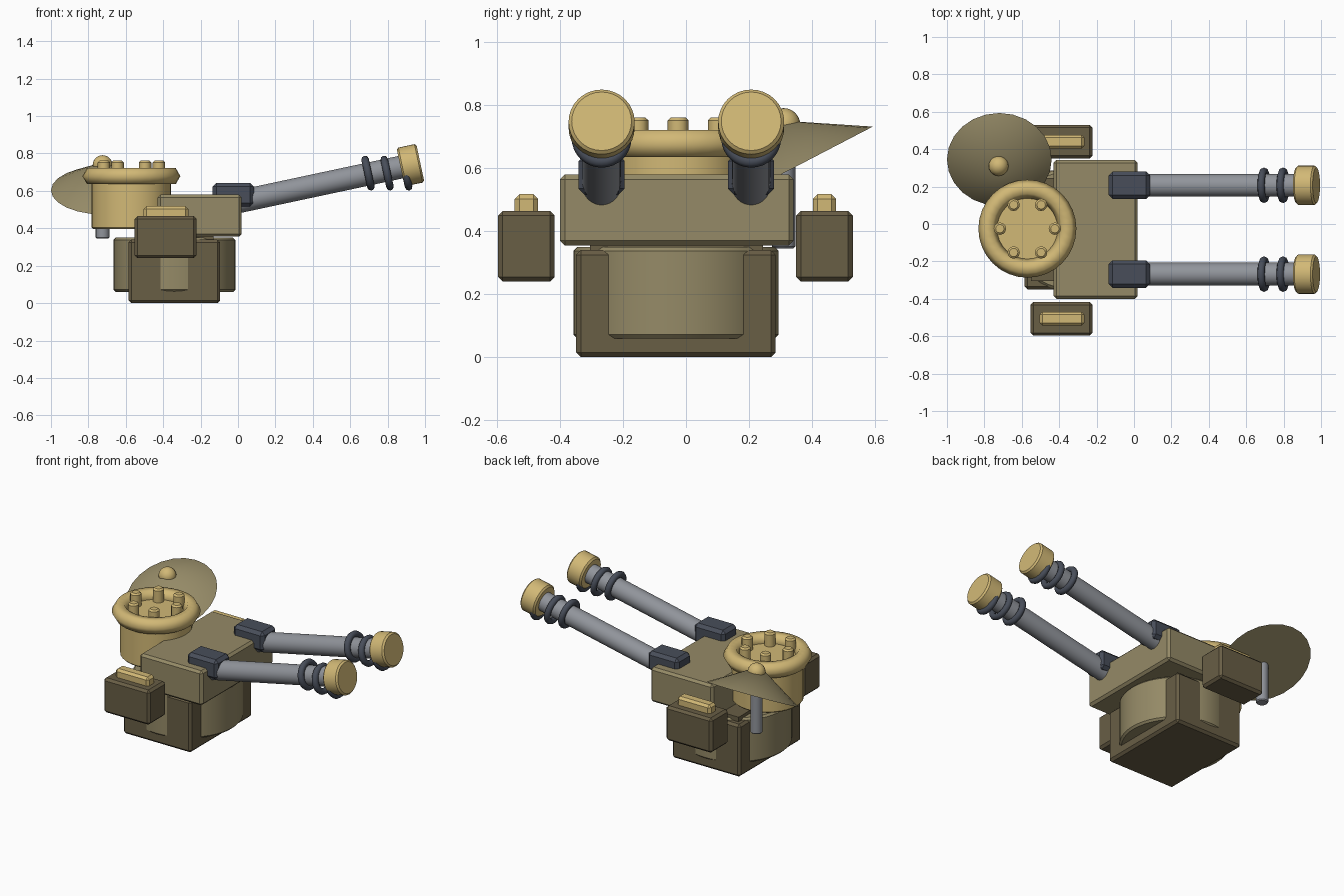
import bpy
import math
from mathutils import Vector

if "Cube" in bpy.data.objects:
    bpy.data.objects.remove(bpy.data.objects["Cube"])


def material(name, r, g, b):
    m = bpy.data.materials.new(name)
    m.use_nodes = True
    m.diffuse_color = (r, g, b, 1)
    m.node_tree.nodes["Principled BSDF"].inputs["Base Color"].default_value = (r, g, b, 1)
    return m


GOLD = material("pale_gold", 0.64, 0.48, 0.18)
OLIVE = material("olive", 0.30, 0.255, 0.135)
DARK = material("dark_olive", 0.14, 0.112, 0.06)
GREY = material("barrel_grey", 0.28, 0.295, 0.325)
STEEL = material("blue_steel", 0.065, 0.076, 0.102)


def finish(name, mat, bevel=0.0, smooth=False):
    ob = bpy.context.object
    ob.name = name
    ob.data.materials.append(mat)
    if bevel:
        mod = ob.modifiers.new("edge_chamfer", "BEVEL")
        mod.width = bevel
        mod.segments = 1
        mod.limit_method = "ANGLE"
        mod.angle_limit = math.radians(40)
    if smooth:
        bpy.ops.object.shade_smooth_by_angle(angle=math.radians(35))
    return ob


def box(name, lo, hi, mat, bevel=0.015):
    lo, hi = Vector(lo), Vector(hi)
    bpy.ops.mesh.primitive_cube_add(size=1, location=(lo + hi) / 2)
    bpy.context.object.scale = hi - lo
    bpy.ops.object.transform_apply(location=False, rotation=False)
    return finish(name, mat, bevel)


def cylinder(name, start, end, radius, mat, bevel=0.0, sides=32):
    start, end = Vector(start), Vector(end)
    axis = end - start
    bpy.ops.mesh.primitive_cylinder_add(
        vertices=sides, radius=radius, depth=axis.length, location=(start + end) / 2,
        rotation=axis.to_track_quat("Z", "Y").to_euler())
    return finish(name, mat, bevel, True)


def ring(name, centre, major, minor, mat, tilt=0.0, minor_sides=8):
    bpy.ops.mesh.primitive_torus_add(
        major_radius=major, minor_radius=minor, major_segments=32,
        minor_segments=minor_sides, location=centre, rotation=(0, tilt, 0))
    ob = finish(name, mat)
    bpy.ops.object.shade_smooth()
    return ob


# Pedestal: block with a round core showing through its sides
MID = -0.032
box("base_block", (-0.585, MID - 0.317, 0), (-0.095, MID + 0.317, 0.34), DARK)
cylinder("base_core", (-0.34, MID, 0.06), (-0.34, MID, 0.35), 0.326, OLIVE, 0.012, 48)
box("neck", (-0.55, -0.305, 0.3), (-0.13, 0.245, 0.37), DARK, 0)

# Gun housing
box("gun_housing", (-0.43, -0.40, 0.355), (0.02, 0.342, 0.58), OLIVE)

# Side boxes with raised lids
for side, y in (("right", -0.507), ("left", 0.44)):
    box(side + "_ammo_box", (-0.553, y - 0.09, 0.24), (-0.222, y + 0.09, 0.465), DARK)
    box(side + "_box_lid", (-0.505, y - 0.037, 0.45), (-0.265, y + 0.037, 0.518), GOLD)

# Rear drum with a thick rim and a circle of bolts
DX, DY = -0.57, -0.025
cylinder("drum", (DX, DY, 0.395), (DX, DY, 0.675), 0.212, GOLD, 0.01)
ring("drum_rim", (DX, DY, 0.679), 0.212, 0.05, GOLD, minor_sides=6)
for i in range(6):
    a = i * math.tau / 6
    x, y = DX + 0.147 * math.cos(a), DY + 0.147 * math.sin(a)
    cylinder("drum_bolt", (x, y, 0.66), (x, y, 0.762), 0.033, GOLD, 0.01, 12)

# Tilted dish on its mast
TILT = math.radians(27.5)
HEIGHT = 0.17
axis = Vector((0, -math.sin(TILT), math.cos(TILT)))
bpy.ops.mesh.primitive_cone_add(
    vertices=24, radius1=0.28, radius2=0, depth=HEIGHT,
    location=Vector((-0.72, 0.345, 0.603)) + axis * HEIGHT / 2, rotation=(TILT, 0, 0))
finish("dish", OLIVE, smooth=True)
cylinder("dish_mast", (-0.724, 0.31, 0.345), (-0.724, 0.31, 0.7), 0.037, GREY, 0.006, 16)
bpy.ops.mesh.primitive_uv_sphere_add(segments=20, ring_count=12, radius=0.053,
                                     location=(-0.724, 0.31, 0.738))
finish("dish_knob", GOLD, smooth=True)

# Twin raised guns
PITCH = 0.21
AIM = Vector((math.cos(PITCH), 0, math.sin(PITCH)))
for side, y in (("right", -0.268), ("left", 0.207)):
    tip = Vector((0.922, y, 0.738))
    box(side + "_breech", (-0.135, y - 0.073, 0.515), (0.085, y + 0.073, 0.643), STEEL, 0.02)
    cylinder(side + "_barrel", tip - AIM * 0.96, tip, 0.061, GREY)
    cylinder(side + "_muzzle", tip - AIM * 0.054, tip + AIM * 0.054, 0.105, GOLD, 0.01)
    for x in (0.695, 0.797, 0.897):
        ring(side + "_barrel_ring", (x, y, 0.695), 0.075, 0.02, STEEL, math.pi / 2 - PITCH)
